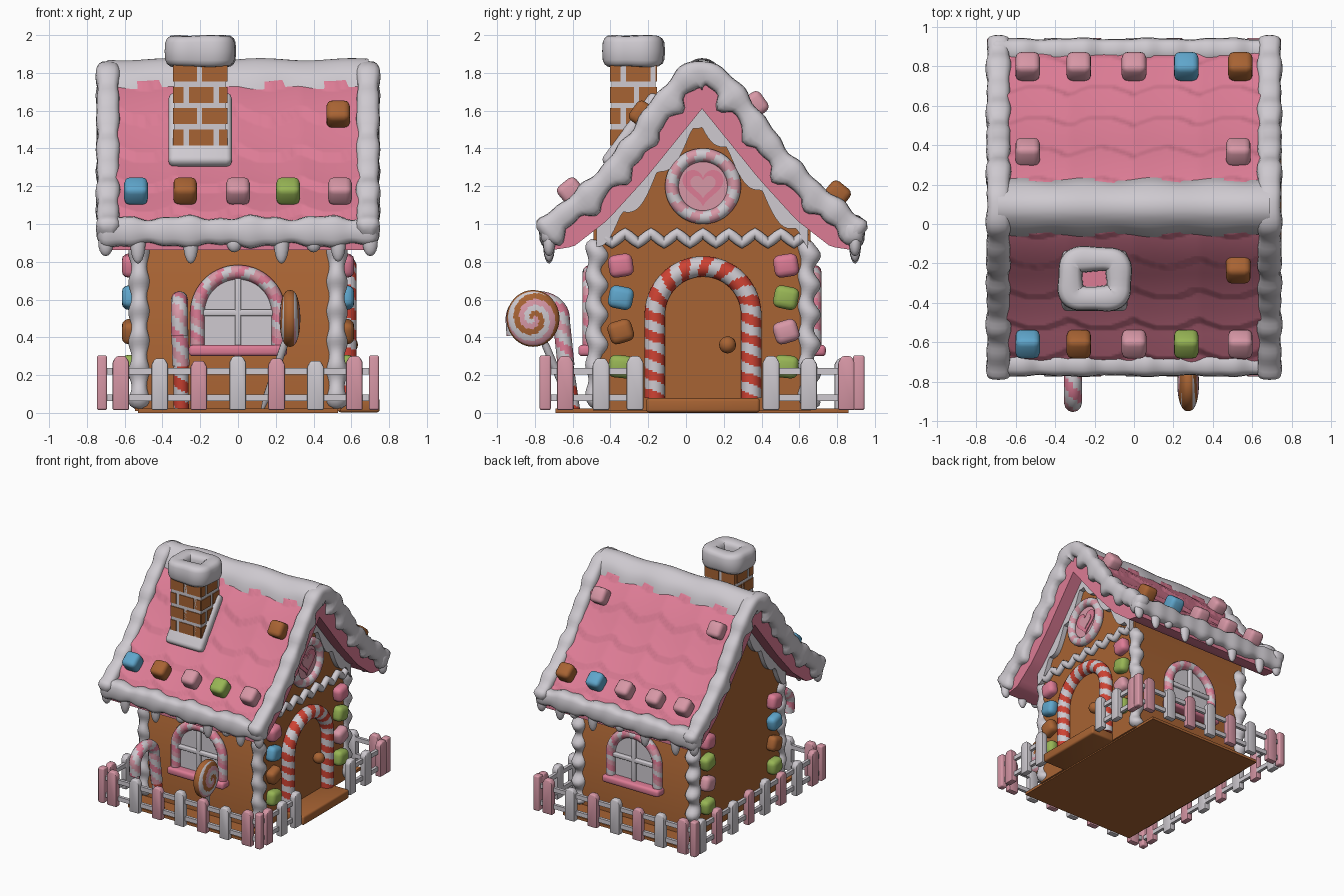
import bpy, bmesh, math
from mathutils import Vector, Matrix, Euler

if "Cube" in bpy.data.objects:
    bpy.data.objects.remove(bpy.data.objects["Cube"])

COL = {"icing_white": (.62, .59, .63), "roof_pink": (.72, .2, .3), "gingerbread": (.39, .125, .033),
       "light_pink": (.68, .31, .38), "candy_red": (.62, .055, .033), "candy_blue": (.115, .38, .6),
       "candy_green": (.31, .46, .09)}
MAT = {}
for k, c in COL.items():
    MAT[k] = bpy.data.materials.new(k)
    MAT[k].diffuse_color = (*c, 1)
W, P, G, L, R, B, N = COL.keys()
YC = .085                                    # ridge position in y
X, Y, Z = Vector((1, 0, 0)), Vector((0, 1, 0)), Vector((0, 0, 1))

def finish(name, bm, mats, angle=40):
    bmesh.ops.recalc_face_normals(bm, faces=bm.faces)
    me = bpy.data.meshes.new(name)
    bm.to_mesh(me); bm.free()
    for m in mats: me.materials.append(MAT[m])
    ob = bpy.data.objects.new(name, me)
    bpy.context.collection.objects.link(ob)
    bpy.ops.object.select_all(action='DESELECT')
    ob.select_set(True)
    bpy.context.view_layer.objects.active = ob
    bpy.ops.object.shade_smooth_by_angle(angle=math.radians(angle))
    return ob

def prism(name, pts, axis, a0, a1, mat, bev=0):
    bm = bmesh.new()
    f = bm.faces.new([bm.verts.new((a0, u, z) if axis == 'x' else (u, a0, z)) for u, z in pts])
    ext = bmesh.ops.extrude_face_region(bm, geom=[f])
    d = (X if axis == 'x' else Y) * (a1 - a0)
    bmesh.ops.translate(bm, vec=d, verts=[v for v in ext["geom"] if isinstance(v, bmesh.types.BMVert)])
    if bev:
        bmesh.ops.bevel(bm, geom=bm.edges[:], offset=bev, segments=2, affect='EDGES', profile=.5)
    return finish(name, bm, [mat])

def box(name, c, s, mat, bev=0, rot=(0, 0, 0), seg=3):
    bm = bmesh.new()
    bmesh.ops.create_cube(bm, size=1, matrix=Matrix.Diagonal((*s, 1)))
    if bev:
        bmesh.ops.bevel(bm, geom=bm.edges[:], offset=bev, segments=seg, affect='EDGES', profile=.5)
    bmesh.ops.transform(bm, verts=bm.verts, matrix=Matrix.Translation(c) @ Euler(rot).to_matrix().to_4x4())
    return finish(name, bm, [mat])

def ball(name, c, s, mat):
    bm = bmesh.new()
    bmesh.ops.create_uvsphere(bm, u_segments=16, v_segments=10, radius=1,
                              matrix=Matrix.Translation(c) @ Matrix.Diagonal((*s, 1)))
    return finish(name, bm, [mat])

def spow(v, e): return math.copysign(abs(v) ** e, v)

def tube(name, pts, bi, rad, mats, sides=14, period=0, slant=1, closed=False, sq=1):
    """Sweep along a planar path; rad(t, angle) gives both radii; period makes helical stripes."""
    pts = [Vector(p) for p in pts]; n = len(pts)
    bm = bmesh.new(); rings = []; dist = [0]
    for i in range(1, n): dist.append(dist[-1] + (pts[i] - pts[i-1]).length)
    for i, p in enumerate(pts):
        a, b = (pts[i-1], pts[(i+1) % n]) if closed else (pts[max(i-1, 0)], pts[min(i+1, n-1)])
        no = bi.cross((b - a).normalized()).normalized()
        end = min(dist[i], dist[-1] - dist[i]) / .05      # rounded ends
        k = 1 if closed or period or end >= 1 else .45 + .55 * math.sqrt(1 - (1 - end) ** 2)
        ring = []
        for j in range(sides):
            an = 2 * math.pi * j / sides
            r = rad(dist[i], an) if callable(rad) else (rad, rad)
            ring.append(bm.verts.new(p + k * (no * r[0] * spow(math.cos(an), sq) + bi * r[1] * spow(math.sin(an), sq))))
        rings.append(ring)
    for i in range(n if closed else n - 1):
        for j in range(sides):
            q, s = rings[i], rings[(i+1) % n]
            f = bm.faces.new((q[j], q[(j+1) % sides], s[(j+1) % sides], s[j]))
            if period:
                f.material_index = int((dist[i] / period + slant * j / sides) * len(mats)) % len(mats)
    if not closed:
        bm.faces.new(rings[0]); bm.faces.new(rings[-1])
    return finish(name, bm, mats, 60)

def line(a, b, n):
    a, b = Vector(a), Vector(b)
    return [a.lerp(b, i / n) for i in range(n + 1)]

def arch(c, r, z0, zs, n=40, m=20):
    """Arch outline in (u, z): up, half circle, down."""
    up = [(c - r, z0 + (zs - z0) * i / m) for i in range(m)]
    top = [(c - r * math.cos(math.pi * i / n), zs + r * math.sin(math.pi * i / n)) for i in range(n + 1)]
    return up + top + [(2 * c - u, z) for u, z in reversed(up)]

# roof profile: height over distance from the ridge
TOP = [(0, 1.885), (.08, 1.845), (.2, 1.71), (.41, 1.41), (.57, 1.24), (.83, 1.03), (1.1, .85)]
LOW = [(0, 1.61), (.3, 1.24), (.5, 1.02), (.68, .88), (1, .83)]
def interp(tab, d):
    d = abs(d)
    for (a, za), (b, zb) in zip(tab, tab[1:]):
        if d <= b: return za + (zb - za) * (d - a) / (b - a)
    return tab[-1][1]
def top(d): return sum(interp(TOP, d + o * .02) for o in range(-3, 4)) / 7
def slope(d): return math.atan2(top(d + .03) - top(d - .03), .06)

# ground plate, walls and step
box("ground_plate", (0, .085, .011), (1.06, 1.55, .022), G)
prism("house_walls", [(-.49, .01), (.66, .01), (.66, .96), (YC, 1.65), (-.49, .96)], 'x', -.545, .545, G)
box("door_step", (.64, .09, .04), (.22, .6, .075), G, .015)

# roof slab
ds = [-.8 + 1.6 * i / 50 for i in range(51)]
prism("roof_slab", [(YC + d, top(d) - .08) for d in ds] + [(YC + d, interp(LOW, d)) for d in reversed(ds)],
      'x', -.69, .69, P)

# scalloped shingles on both slopes, slightly bulging
for s in (-1, 1):
    bm = bmesh.new(); nx, nd = 80, 64; g = []
    for i in range(nd + 1):
        d = .1 + .72 * i / nd; row = []
        for j in range(nx + 1):
            x = -.67 + 1.34 * j / nx
            t = 4.6 * i / nd - .3 * abs(math.sin(math.pi * x / .33))
            row.append(bm.verts.new((x, YC + s * d, top(d) - .062 + .032 * (t % 1) + .035 * math.sin(math.pi * i / nd))))
        g.append(row)
    for i in range(nd):
        for j in range(nx):
            bm.faces.new((g[i][j], g[i][j+1], g[i+1][j+1], g[i+1][j]))
    finish("roof_shingles", bm, [P], 50)

# snow along gable edges, eaves and ridge
for s in (-1, 1):
    def rake(t, a):
        w = .006 * math.sin(t * 23) + .006 * math.sin(t * 39 + 1)
        return (.057 + w if math.cos(a) > 0 else .07 + .045 * max(0, math.sin(t * 27)) + w, .06 + w * .6)
    tube("gable_snow", [(s * .688, YC + d, top(d) - .057) for d in [-.86 + 1.72 * i / 90 for i in range(91)]],
         X, rake, [W], 16, sq=.7)
    def eave(t, a):
        w = .01 * math.sin(t * 17) + .006 * math.sin(t * 41)
        return (.075 + w, .062 + w * .4)
    tube("eave_snow", line((-.745, YC + s * .795, .96), (.745, YC + s * .795, .96), 90), Y, eave, [W], 16, sq=.7)
    for x, l in ((-.7, .07), (-.53, .11), (-.25, .11), (-.02, .05), (.23, .11), (.4, .05), (.53, .1), (.7, .07)):
        ball("icicle", (x, YC + s * .81, .9), (.04, .032, l), W)
bm = bmesh.new(); g = []
for i in range(61):
    x = -.69 + 1.38 * i / 60; row = []
    for j in range(25):
        d = -1 + j / 12
        half = .152 + .008 * math.sin(x * 19)
        row.append(bm.verts.new((x, YC + d * half, top(d * half) + .004 - .09 * abs(d) ** 8 + .006 * math.sin(x * 13))))
    g.append(row)
for i in range(60):
    for j in range(24):
        bm.faces.new((g[i][j], g[i][j+1], g[i+1][j+1], g[i+1][j]))
finish("ridge_snow", bm, [W], 80)

# scalloped icing under the gables, zigzag over the door
ds = [-.56 + 1.12 * i / 70 for i in range(71)]
low = [(YC + d, interp(LOW, d) - .04 - .075 * abs(math.sin(d * 17 + .9))) for d in ds]
tube("zigzag_icing", [(.56, -.46 + 1.1 * i / 64, .925 + .028 * (abs(i % 8 - 4) - 2) / 2) for i in range(65)],
     X, .027, [W], 10)
for s in (-1, 1):
    prism("gable_icing", low + [(YC + d, interp(LOW, d) + .03) for d in reversed(ds)], 'x', s * .52, s * .585, W)
    for y in (-.475, .645):                  # corner icing
        tube("corner_icing", [(s * .522, y + .012 * math.sin(z * 40), z)
             for z in [.02 + .9 * i / 50 for i in range(51)]], Y,
             lambda t, a: (.05 + .009 * math.sin(t * 38),) * 2, [W], 12)
    # wall candies
    for y, cols in ((-.345, (P, B, G, N)), (.53, (P, N, L, N))):
        for z, c, k in zip((.78, .61, .43, .245), cols, (.15, -.2, .3, -.1)):
            box("wall_candy", (s * .57, y, z), (.09, .13, .12), c, .035, (k, 0, 0))

# front and back windows
for s, y in ((-1, -.49), (1, .66)):
    prism("window_pane", arch(0, .2, .34, .52), 'y', y - s * .02, y + s * .012, W)
    tube("window_frame", [(u, y + s * .02, z) for u, z in arch(0, .215, .34, .53)], Y, .038, [P, W, L], 12, .12)
    box("window_sill", (0, y + s * .03, .33), (.52, .1, .06), P, .02)
    box("window_bar", (0, y + s * .018, .53), (.034, .04, .38), W, .008)
    box("window_bar", (0, y + s * .018, .53), (.4, .04, .034), W, .008)

# door with candy cane arch
prism("door", arch(.09, .22, .06, .54), 'x', .53, .555, G)
tube("door_cane", [(.575, u, z) for u, z in arch(.09, .255, .08, .52, 80, 48)], X, .054, [R, W], 14, .105)
ball("door_knob", (.59, .22, .36), (.045, .045, .045), G)

# round heart window
c = [(math.cos(2 * math.pi * i / 64), math.sin(2 * math.pi * i / 64)) for i in range(64)]
prism("heart_window", [(.09 + .15 * a, 1.2 + .15 * b) for a, b in c], 'x', .53, .565, L)
tube("heart_window_ring", [(.57, .09 + .165 * a, 1.2 + .165 * b) for a, b in c], X, .036, [L, W], 12,
     2 * math.pi * .165 / 10, closed=True)
heart = []
for i in range(48):
    t = 2 * math.pi * i / 48
    heart.append((16 * math.sin(t) ** 3, 13 * math.cos(t) - 5 * math.cos(2 * t) - 2 * math.cos(3 * t) - math.cos(4 * t)))
for k, x, m in ((.0068, .572, P), (.0042, .577, L)):
    prism("heart", [(.09 + k * a, 1.205 + k * b) for a, b in heart], 'x', .56, x, m)

# chimney with bricks, base snow and cap
cx, cy = -.2, -.278
box("chimney_core", (cx, cy, 1.56), (.275, .235, .6), W)
for k in range(5):
    z = 1.345 + k * .113
    for a, b, along in ((.1375, .1235, 0), (.1175, .1435, 1)):
        u = -a - (.08 if (k + along) % 2 else .01)
        while u < a - .01:
            u0, u1 = max(u, -a), min(u + .13, a)
            if u1 - u0 > .02:
                m, w = (u0 + u1) / 2, u1 - u0
                box("brick", (cx + (0 if along else m), cy + (m if along else 0), z),
                    (2 * b, w, .085) if along else (w, 2 * b, .085), G)
            u += .158
d = YC - cy
box("chimney_base_snow", (cx, cy - .01, top(d) + .02), (.335, .46, .075), W, .03, (-slope(d), 0, 0))
sqr = [(spow(a, .45), spow(b, .45)) for a, b in c]
tube("chimney_cap", [(cx + .123 * a, cy + .1 * b, 1.915) for a, b in sqr], Z,
     lambda t, a: (.064 + .004 * math.sin(t * 30), .083 + .003 * math.sin(t * 22)), [W], 16, closed=True, sq=.6)
box("chimney_hole", (cx, cy, 1.87), (.16, .14, .06), P)

# roof candies
def roof_candy(x, y, col):
    d = y - YC
    box("roof_candy", (x, y, top(d) + .035), (.125, .125, .12), col, .032, (slope(d), 0, 0))
for x, a, b in zip((-.54, -.28, 0, .265, .54), (B, G, L, N, L), (L, L, L, B, G)):
    roof_candy(x, -.61, a)
    roof_candy(x, .8, b)
for x, y, col in ((.53, -.23, G), (-.54, .365, L), (.53, .365, L)):
    roof_candy(x, y, col)

# candy cane in front
q = [(-.785 + .125 * math.cos(math.pi * i / 30), .5 + .1 * math.sin(math.pi * i / 30)) for i in range(31)]
tube("cane_stem", line((-.3, -.6, .01), (-.302, -.635, .25), 24), X, .04, [R, W], 12, .11)
tube("cane_hook", line((-.302, -.635, .25), (-.31, -.66, .49), 24) + [(-.31, u, z) for u, z in q]
     + line((-.31, -.91, .49), (-.31, -.905, .41), 8), X, .045, [L, W, P, W], 12, .22)

# swirl lollipop with gingerbread rim
bm = bmesh.new()
bmesh.ops.create_uvsphere(bm, u_segments=60, v_segments=48, radius=1)
for f in bm.faces:
    m = f.calc_center_median()
    r = math.hypot(m.x, m.y)
    i = int((math.atan2(m.y, m.x) / (2 * math.pi) + r * 1.6 + 5) * 3) % 3
    f.material_index = 1 if abs(m.z) < .5 and m.x < .75 and m.z < .3 else i
for v in bm.verts:
    v.co = Vector((.275 + .055 * spow(v.co.z, .8), -.81 + .14 * v.co.x, .5 + .15 * v.co.y))
finish("lollipop", bm, [L, G, W], 60)
tube("lollipop_stick", line((.13, -.6, .02), (.265, -.77, .42), 6), Vector((.78, .62, 0)), .02, [W], 10)

# picket fence with door gap
def picket(x, y, axis, i):
    h, w = .30 - .012 * (i % 3), .044
    u, a = (x, y) if axis == 'y' else (y, x)
    prof = [(u - w, .015), (u + w, .015), (u + w, h - .03), (u + w * .55, h), (u - w * .55, h), (u - w, h - .03)]
    prism("fence_picket", prof, axis, a - .025, a + .025, (L, W)[i % 2], .009)
for i in range(7):
    for y in (-.75, .92):
        picket(-.62 + .206 * i, y, 'y', i)
for i in range(8):
    picket(-.72, -.64 + .21 * i, 'x', i)
for y, i in ((-.64, 0), (-.45, 1), (-.27, 3), (.45, 3), (.65, 1), (.85, 0)):
    picket(.72, y, 'x', i)
for z in (.08, .22):
    for y in (-.74, .91):
        box("fence_rail", (0, y, z), (1.44, .025, .035), W)
    box("fence_rail", (-.71, .085, z), (.025, 1.66, .035), W)
    for y in (-.5, .68):
        box("fence_rail", (.71, y, z), (.025, .5, .035), W)
for x in (-.72, .72):                        # corner posts
    for y in (-.745, .915):
        box("fence_post", (x, y, .16), (.055, .06, .29), L, .012)

for m in bpy.data.materials:
    if m.users and not m.is_grease_pencil:
        m.use_nodes = True
        m.node_tree.nodes["Principled BSDF"].inputs["Base Color"].default_value = m.diffuse_color
